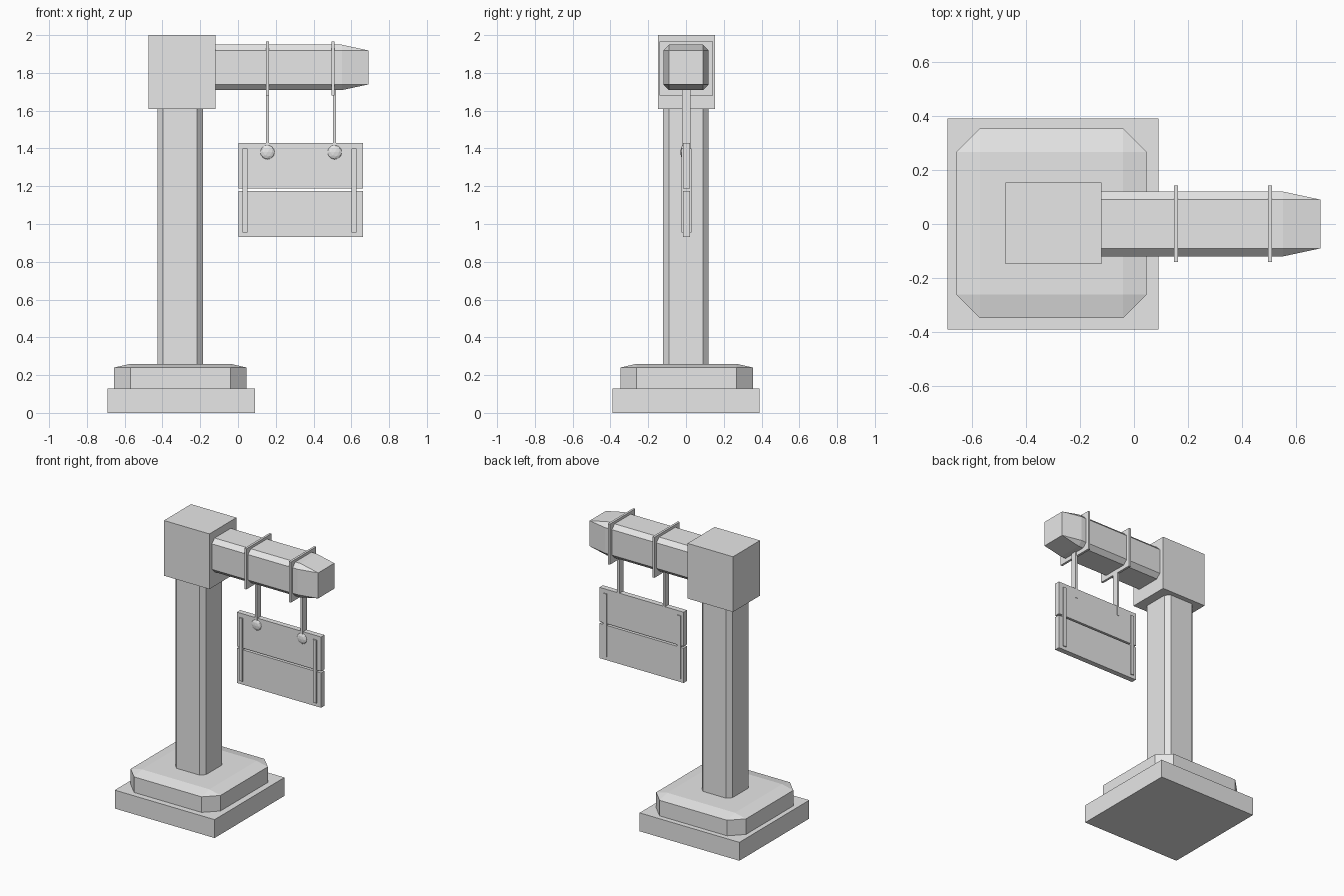
import bpy, bmesh
from mathutils import Matrix, Vector

cube = bpy.data.objects.get("Cube")
if cube:
    bpy.data.objects.remove(cube, do_unlink=True)

grey = bpy.data.materials.new("plain_grey")
grey.use_nodes = True
grey.diffuse_color = (0.8, 0.8, 0.8, 1)
grey.node_tree.nodes["Principled BSDF"].inputs["Base Color"].default_value = (0.8, 0.8, 0.8, 1)


def add_object(name, bm):
    bmesh.ops.recalc_face_normals(bm, faces=bm.faces[:])
    mesh = bpy.data.meshes.new(name)
    bm.to_mesh(mesh)
    bm.free()
    mesh.materials.append(grey)
    obj = bpy.data.objects.new(name, mesh)
    bpy.context.collection.objects.link(obj)
    return obj


def box(name, low, high):
    """Plain box between two corners."""
    low, high = Vector(low), Vector(high)
    bm = bmesh.new()
    size = Matrix.Diagonal((*(high - low), 1))
    bmesh.ops.create_cube(bm, size=1, matrix=Matrix.Translation((low + high) / 2) @ size)
    return add_object(name, bm)


def chamfered_beam(name, half, cut, length, tip, matrix):
    """Square beam along local z with cut corners and a tapered far end."""
    bm = bmesh.new()
    inner = half - cut
    rings = []
    for z in (0, length - tip):
        points = []
        for sx, sy in ((1, 1), (-1, 1), (-1, -1), (1, -1)):
            pair = [(sx * half, sy * inner, z), (sx * inner, sy * half, z)]
            points += pair if sx == sy else pair[::-1]
        rings.append([bm.verts.new(p) for p in points])
    end = [bm.verts.new((sx * inner, sy * inner, length))
           for sx, sy in ((1, 1), (-1, 1), (-1, -1), (1, -1))]
    bottom, top = rings
    bm.faces.new(bottom)
    bm.faces.new(end)
    for i in range(8):
        j = (i + 1) % 8
        bm.faces.new((bottom[i], bottom[j], top[j], top[i]))
    # Corner triangles and sloping sides of the tapered end
    for i in range(4):
        j = (i + 1) % 4
        bm.faces.new((top[2 * i], top[2 * i + 1], end[i]))
        bm.faces.new((top[2 * i + 1], top[2 * j], end[j], end[i]))
    bm.transform(matrix)
    return add_object(name, bm)


# Stepped base
box("base_slab", (-0.69, -0.39, 0), (0.09, 0.39, 0.13))
chamfered_beam("base_step", 0.351, 0.087, 0.13, 0.02, Matrix.Translation((-0.305, 0.003, 0.13)))

# Post and the block on top of it
chamfered_beam("post", 0.12, 0.03, 1.5, 0.03, Matrix.Translation((-0.306, -0.001, 0.2)))
box("post_head", (-0.475, -0.148, 1.61), (-0.12, 0.154, 2.0))

# Arm reaching sideways
along_x = Matrix.Rotation(1.5707963, 4, "Y")
chamfered_beam("arm", 0.12, 0.03, 0.89, 0.14, Matrix.Translation((-0.2, 0, 1.829)) @ along_x)

# Hanging sign planks
for name, z0, z1 in (("lower", 0.93, 1.176), ("upper", 1.188, 1.43)):
    box(name + "_plank", (0.003, -0.016, z0), (0.661, 0.022, z1))

# Straps joining the planks
for side, x in (("right", 0.037), ("left", 0.615)):
    box(side + "_strap", (x - 0.013, -0.024, 0.955), (x + 0.013, 0.029, 1.40))

# Collars around the arm, hanger rods and studs
for side, collar_x, rod_x in (("right", 0.155, 0.156), ("left", 0.503, 0.512)):
    box(side + "_collar", (collar_x - 0.008, -0.14, 1.68), (collar_x + 0.008, 0.143, 1.967))
    box(side + "_rod", (rod_x - 0.008, -0.02, 1.36), (rod_x + 0.008, 0.025, 1.76))
    bm = bmesh.new()
    bmesh.ops.create_icosphere(bm, subdivisions=2, radius=0.039)
    bm.transform(Matrix.Translation((rod_x, -0.014, 1.38)) @ Matrix.Diagonal((1, 0.4, 1, 1)))
    add_object(side + "_stud", bm)
